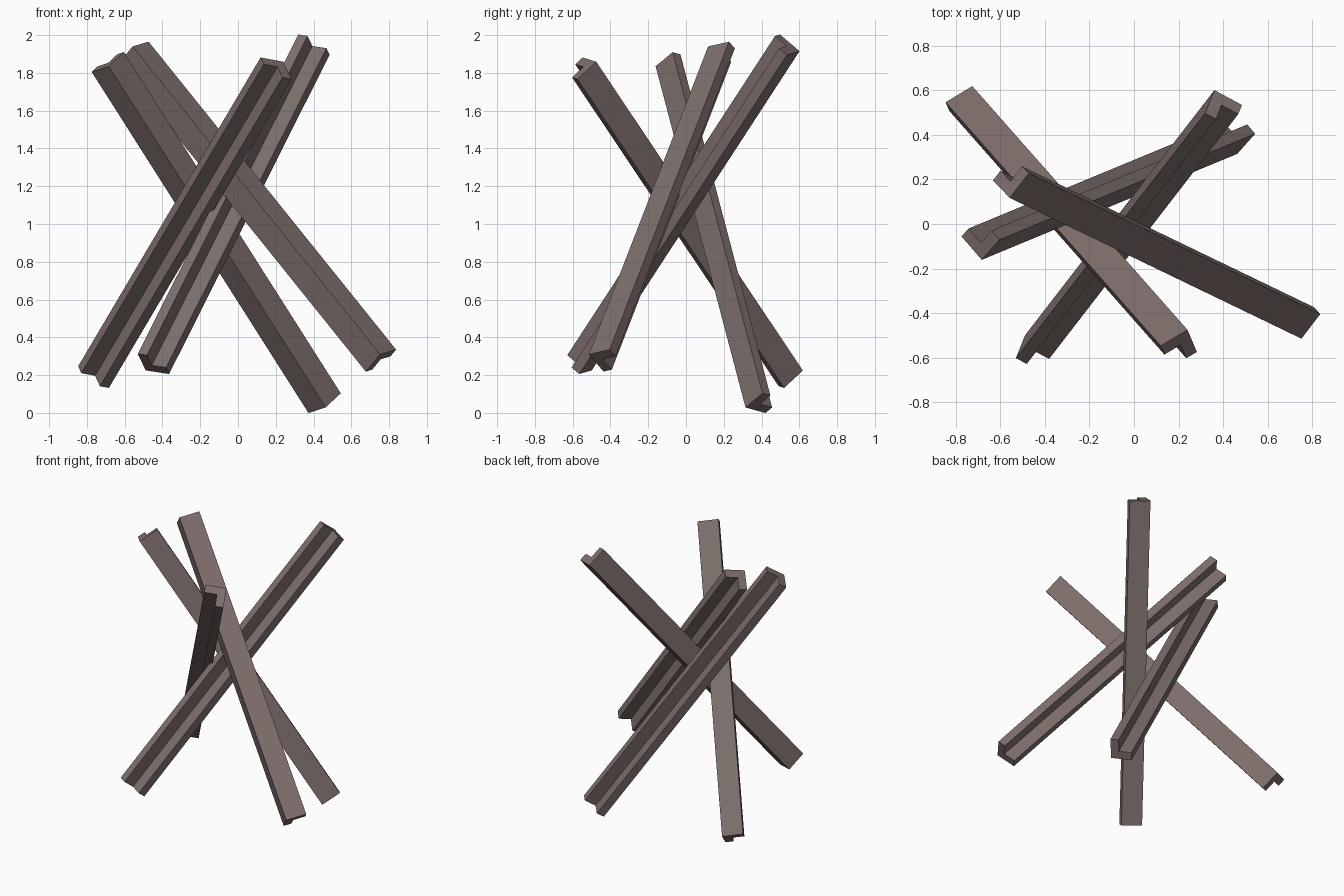
import bpy, bmesh
from mathutils import Vector

if "Cube" in bpy.data.objects:
    bpy.data.objects.remove(bpy.data.objects["Cube"])

WIDTH, THICK = 0.142, 0.056   # flange width and thickness of the angle section

steel = bpy.data.materials.new("dull brown steel")
steel.diffuse_color = (0.205, 0.157, 0.147, 1)
steel.use_nodes = True
steel.node_tree.nodes["Principled BSDF"].inputs["Base Color"].default_value = steel.diffuse_color


def angle_beam(name, heel, run, side, other):
    """L-section beam: heel = top outer corner, run = vector down the beam,
    side / other = rough directions of the two flanges."""
    heel, run = Vector(heel), Vector(run)
    d = run.normalized()
    u = Vector(side)
    u = (u - d * u.dot(d)).normalized()
    v = d.cross(u)
    if v.dot(Vector(other)) < 0:
        v = -v
    w, t = WIDTH, THICK
    profile = [(0, 0), (w, 0), (w, t), (t, t), (t, w), (0, w)]
    bm = bmesh.new()
    top = [bm.verts.new(heel + u * a + v * b) for a, b in profile]
    cap = bm.faces.new(top)
    # extrude the L profile, keeping the top cap
    ext = bmesh.ops.extrude_face_region(bm, geom=[cap], use_keep_orig=True)
    moved = [g for g in ext["geom"] if isinstance(g, bmesh.types.BMVert)]
    bmesh.ops.translate(bm, verts=moved, vec=run)
    bmesh.ops.recalc_face_normals(bm, faces=bm.faces)
    mesh = bpy.data.meshes.new(name)
    bm.to_mesh(mesh)
    bm.free()
    mesh.materials.append(steel)
    bpy.context.collection.objects.link(bpy.data.objects.new(name, mesh))


# four crossed angle-iron beams leaning through the middle
angle_beam("beam_front", (0.24, -0.475, 1.859), (-0.966, 1.094, -1.635),
           (-0.112, -0.067, 0.021), (0.045, -0.099, -0.092))
angle_beam("beam_back", (0.361, 0.601, 1.915), (-0.85, -1.10, -1.69),
           (0.126, -0.067, -0.019), (-0.04, -0.10, 0.085))
angle_beam("beam_left", (-0.684, -0.161, 1.835), (1.148, 0.476, -1.806),
           (-0.09, 0.103, -0.028), (0.081, 0.094, 0.077))
angle_beam("beam_right", (-0.558, 0.117, 1.94), (1.31, -0.632, -1.63),
           (-0.077, 0.08, -0.0925), (0.08, 0.121, 0.0145))
